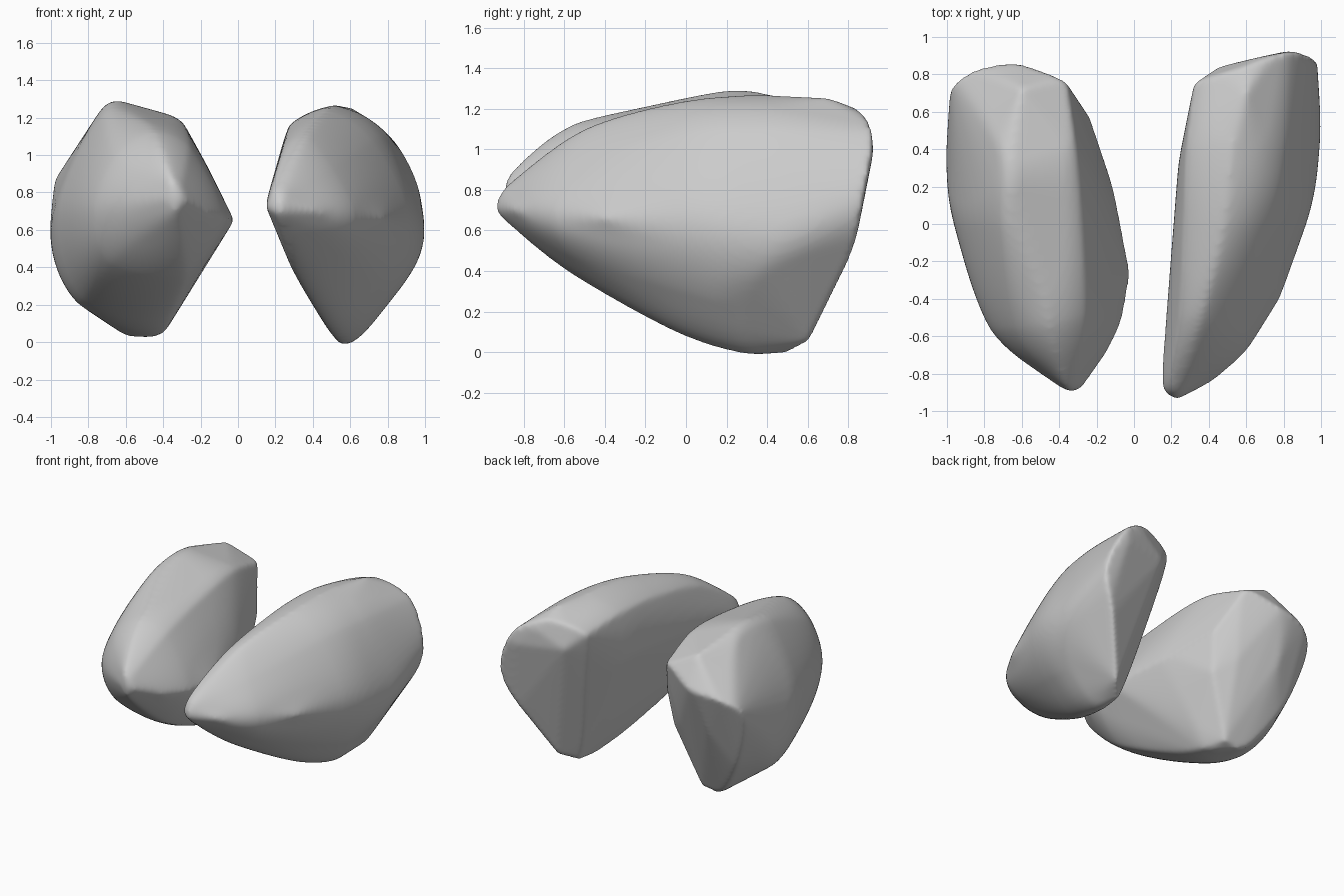
import bpy, bmesh
from mathutils import Vector

RING, LONG = 9, 10   # samples per ring span and per rail span
# roundness of each ring span: the outer side is round, the inner side flat
ROUND = [0.5, 0.8, 1.0, 1.0, 0.8, 0.5, 0.5]


def spline(pts, n, closed, bulge):
    """Catmull-Rom curve through the points; bulge 0 gives straight spans."""
    m, out = len(pts), []
    for i in range(m if closed else m - 1):
        if closed:
            a, b, c, d = (pts[(i + k) % m] for k in (-1, 0, 1, 2))
        else:
            a, b, c, d = (pts[min(max(i + k, 0), m - 1)] for k in (-1, 0, 1, 2))
        for j in range(n):
            t = j / n
            p = 0.5 * (2 * b + (c - a) * t + (2 * a - 5 * b + 4 * c - d) * t * t
                       + (3 * b - a - 3 * c + d) * t ** 3)
            out.append(b.lerp(c, t).lerp(p, bulge[i % len(bulge)]))
    if not closed:
        out.append(pts[-1])
    return out


def stone(name, tip, back, rails, extras):
    """Convex stone wrapped around lengthwise rails, a front tip and a back face."""
    tip = Vector(tip)
    curves = [spline([tip] + [Vector(p) for p in r], LONG, False, [0.9]) for r in rails]
    pts = [tip, Vector(back)] + [Vector(p) for p in extras]
    for i in range(1, len(curves[0])):
        pts += spline([c[i] for c in curves], RING, True, ROUND)

    bm = bmesh.new()
    bmesh.ops.convex_hull(bm, input=[bm.verts.new(p) for p in pts])
    loose = [v for v in bm.verts if not v.link_faces]
    bmesh.ops.delete(bm, geom=loose, context='VERTS')
    bmesh.ops.recalc_face_normals(bm, faces=bm.faces)
    me = bpy.data.meshes.new(name)
    bm.to_mesh(me)
    bm.free()
    ob = bpy.data.objects.new(name, me)
    bpy.context.collection.objects.link(ob)
    # even skin with worn, softened edges
    remesh = ob.modifiers.new("skin", 'REMESH')
    remesh.mode = 'VOXEL'
    remesh.voxel_size = 0.016
    remesh.use_smooth_shade = True
    soft = ob.modifiers.new("wear", 'SMOOTH')
    soft.factor = 0.5
    soft.iterations = 12
    return ob


# Right stone: rails run front to back
stone("right_stone", (0.22, -0.935, 0.71), (0.68, 0.81, 0.72), [
    # inner top edge
    [(0.19, -0.86, 0.83), (0.24, -0.50, 1.04), (0.265, 0, 1.14), (0.28, 0.40, 1.16), (0.32, 0.75, 1.11)],
    # crest
    [(0.24, -0.88, 0.82), (0.36, -0.50, 1.10), (0.48, 0, 1.24), (0.53, 0.45, 1.265), (0.58, 0.84, 1.20)],
    # outer shoulder
    [(0.27, -0.89, 0.79), (0.50, -0.59, 0.93), (0.72, 0, 1.08), (0.80, 0.40, 1.10), (0.83, 0.92, 1.08)],
    # outermost line
    [(0.28, -0.91, 0.72), (0.62, -0.65, 0.68), (0.92, 0, 0.65), (0.995, 0.45, 0.60), (0.98, 0.87, 0.74)],
    # lower outer side
    [(0.27, -0.90, 0.67), (0.53, -0.60, 0.49), (0.77, -0.05, 0.31), (0.84, 0.30, 0.25), (0.85, 0.79, 0.42)],
    # keel
    [(0.22, -0.88, 0.64), (0.29, -0.55, 0.39), (0.45, -0.05, 0.11), (0.53, 0.30, 0.0), (0.56, 0.50, -0.005)],
    # inner face
    [(0.15, -0.86, 0.72), (0.175, -0.50, 0.78), (0.215, 0, 0.82), (0.26, 0.40, 0.80), (0.40, 0.65, 0.65)],
], [
    (0.67, 0.61, 0.05), (0.45, 0.84, 1.0), (0.82, 0.925, 0.98), (0.60, 0.70, 1.255),
    (0.66, 0.89, 1.12), (0.41, -0.85, 0.70), (0.78, -0.40, 0.66),
])

# Left stone
stone("left_stone", (-0.34, -0.895, 0.76), (-0.70, 0.74, 0.65), [
    # inner top edge
    [(-0.30, -0.85, 0.85), (-0.26, -0.50, 1.05), (-0.28, 0, 1.15), (-0.31, 0.40, 1.175), (-0.36, 0.76, 1.09)],
    # top
    [(-0.36, -0.86, 0.89), (-0.45, -0.54, 1.13), (-0.50, 0, 1.22), (-0.52, 0.40, 1.23), (-0.62, 0.86, 0.99)],
    # outer top edge
    [(-0.41, -0.84, 0.86), (-0.65, -0.56, 1.00), (-0.72, 0, 1.22), (-0.73, 0.40, 1.235), (-0.86, 0.82, 0.95)],
    # outermost line
    [(-0.44, -0.84, 0.76), (-0.77, -0.56, 0.70), (-0.96, 0, 0.70), (-1.0, 0.35, 0.66), (-0.985, 0.70, 0.81)],
    # lower outer side
    [(-0.40, -0.83, 0.68), (-0.68, -0.50, 0.42), (-0.83, 0, 0.23), (-0.86, 0.28, 0.22), (-0.83, 0.58, 0.34)],
    # keel
    [(-0.33, -0.85, 0.66), (-0.28, -0.50, 0.36), (-0.37, 0, 0.12), (-0.41, 0.30, 0.04), (-0.57, 0.45, 0.03)],
    # inner face
    [(-0.26, -0.85, 0.75), (-0.06, -0.49, 0.66), (-0.075, 0, 0.68), (-0.17, 0.35, 0.68), (-0.40, 0.65, 0.60)],
], [
    (-0.15, -0.69, 0.68), (-0.02, -0.27, 0.65), (-0.60, 0.72, 1.20), (-0.60, -0.73, 0.74),
    (-0.24, 0.58, 0.80), (-0.27, 0.53, 0.50), (-0.45, 0.45, 0.05),
])
